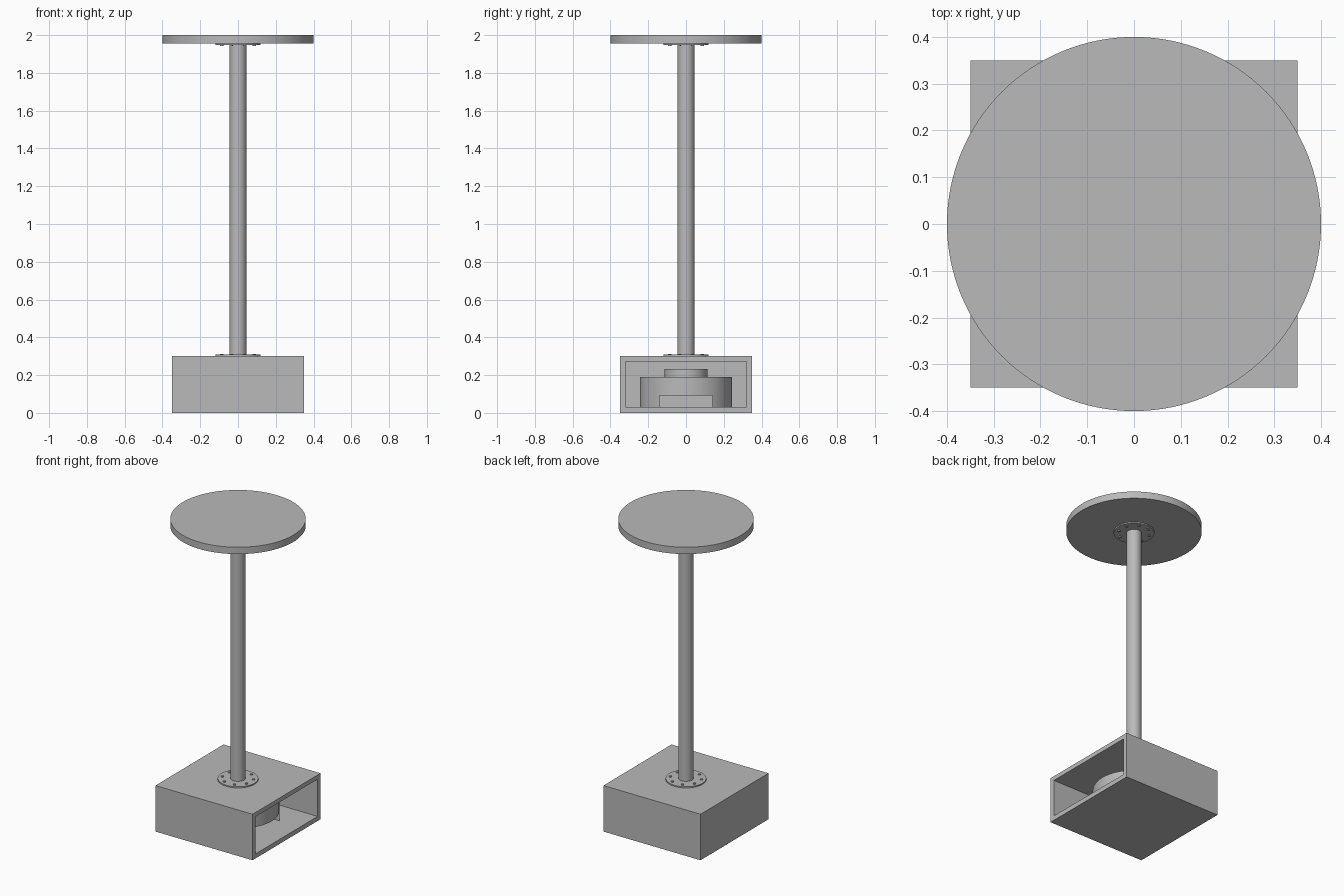
import bpy, math

if "Cube" in bpy.data.objects:
    bpy.data.objects.remove(bpy.data.objects["Cube"])

# Mid-grey painted metal
grey = bpy.data.materials.new("mid_grey")
grey.diffuse_color = (.49, .49, .49, 1)
grey.use_nodes = True
grey.node_tree.nodes["Principled BSDF"].inputs["Base Color"].default_value = grey.diffuse_color


def smooth(obj):
    bpy.ops.object.select_all(action='DESELECT')
    bpy.context.view_layer.objects.active = obj
    obj.select_set(True)
    bpy.ops.object.shade_smooth_by_angle(angle=math.radians(30))


def cylinder(name, r, z0, z1, x=0, y=0, sides=64):
    bpy.ops.mesh.primitive_cylinder_add(vertices=sides, radius=r, depth=z1 - z0,
                                        location=(x, y, (z0 + z1) / 2))
    obj = bpy.context.object
    obj.name = name
    obj.data.materials.append(grey)
    smooth(obj)
    return obj


def box(name, lo, hi):
    bpy.ops.mesh.primitive_cube_add(size=1, location=[(a + b) / 2 for a, b in zip(lo, hi)])
    obj = bpy.context.object
    obj.name = name
    obj.scale = [b - a for a, b in zip(lo, hi)]
    bpy.ops.object.transform_apply(location=False, rotation=False, scale=True)
    obj.data.materials.append(grey)
    return obj


def cut(obj, cutter):
    mod = obj.modifiers.new("cut", 'BOOLEAN')
    mod.operation = 'DIFFERENCE'
    mod.solver = 'EXACT'
    mod.object = cutter
    bpy.context.view_layer.objects.active = obj
    bpy.ops.object.modifier_apply(modifier=mod.name)
    bpy.data.objects.remove(cutter, do_unlink=True)


# Hollow base, open on the right side
base = box("base_box", (-.35, -.35, 0), (.35, .35, .30))
cut(base, box("cavity_cutter", (-.32, -.32, .03), (.5, .32, .272)))

# Weight drum with a slot beneath it and a raised cap
drum = cylinder("inner_drum", .244, .03, .19, sides=96)
cut(drum, box("slot_cutter", (-.5, -.14, 0), (.5, .14, .093)))
smooth(drum)
cylinder("drum_cap", .114, .19, .233)

# Pole and round top
cylinder("pole", .045, .30, 1.955)
cylinder("round_top", .40, 1.955, 2.0, sides=128)

# Bolted flanges at both ends of the pole
for end, z0, z1, b0, b1 in (("lower", .30, .308, .308, .313),
                            ("upper", 1.947, 1.955, 1.942, 1.947)):
    cylinder(end + "_flange", .12, z0, z1)
    for i in range(8):
        a = 2 * math.pi * i / 8 + math.pi / 8
        cylinder(f"{end}_bolt_{i + 1}", .009, b0, b1,
                 .094 * math.cos(a), .094 * math.sin(a), 16)
